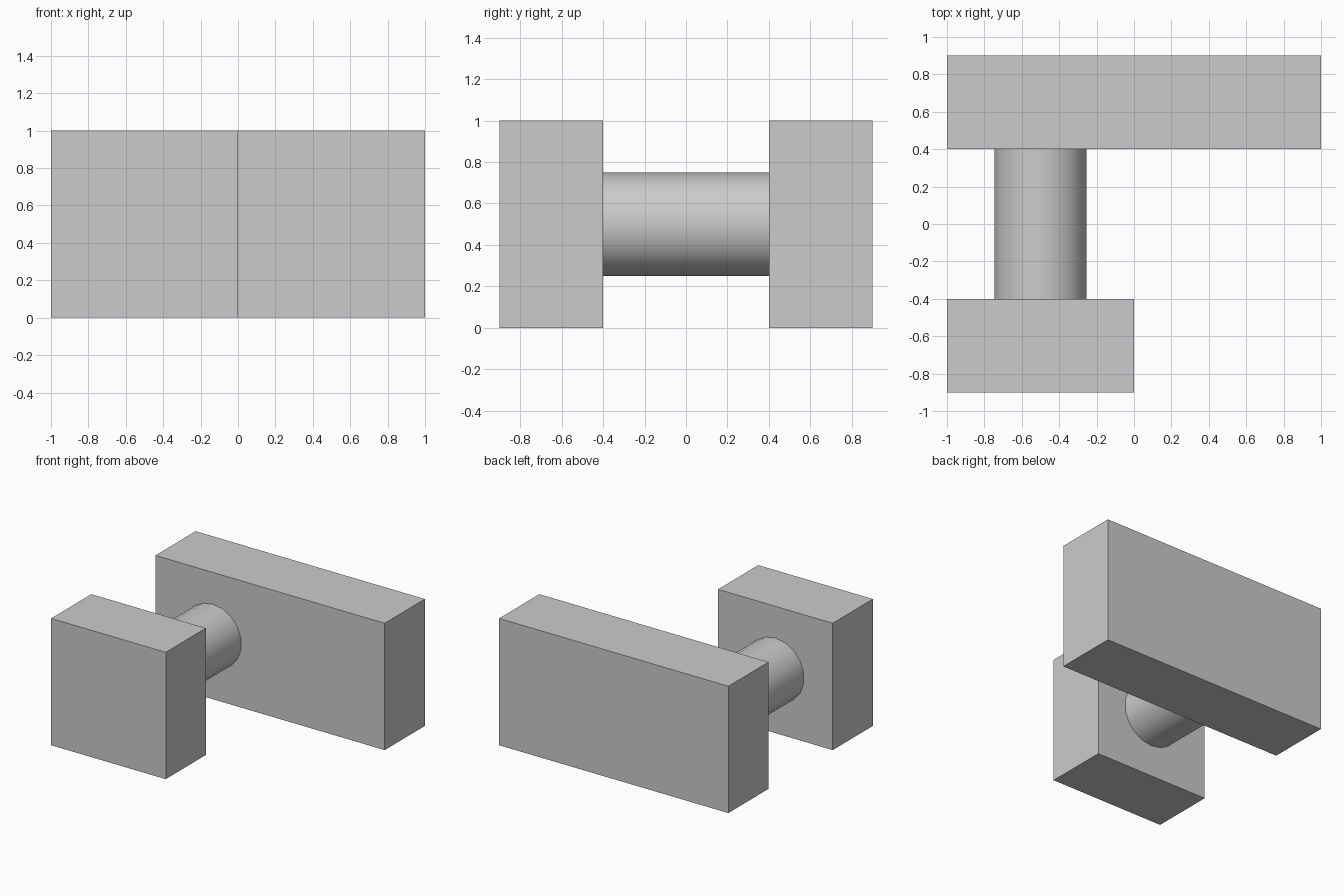
import bpy
import math

if "Cube" in bpy.data.objects:
    bpy.data.objects.remove(bpy.data.objects["Cube"], do_unlink=True)

# Single plain grey
grey = bpy.data.materials.new("light_grey")
grey.use_nodes = True
colour = (0.6, 0.6, 0.6, 1)
grey.diffuse_color = colour
grey.node_tree.nodes["Principled BSDF"].inputs["Base Color"].default_value = colour


def finish(name):
    obj = bpy.context.object
    obj.name = name
    obj.data.materials.append(grey)
    return obj


def block(name, location, size):
    bpy.ops.mesh.primitive_cube_add(size=1, location=location)
    obj = finish(name)
    obj.scale = size
    bpy.ops.object.transform_apply(location=False, rotation=False, scale=True)


# Short front block and long back block
block("front_block", (-0.5, -0.65, 0.5), (1, 0.5, 1))
block("back_block", (0, 0.65, 0.5), (2, 0.5, 1))

# Round bar joining the two blocks
bpy.ops.mesh.primitive_cylinder_add(vertices=18, radius=0.25, depth=0.8,
                                    location=(-0.5, 0, 0.5),
                                    rotation=(math.pi / 2, 0, 0))
finish("connecting_bar")
bpy.ops.object.shade_smooth_by_angle(angle=math.radians(35))
